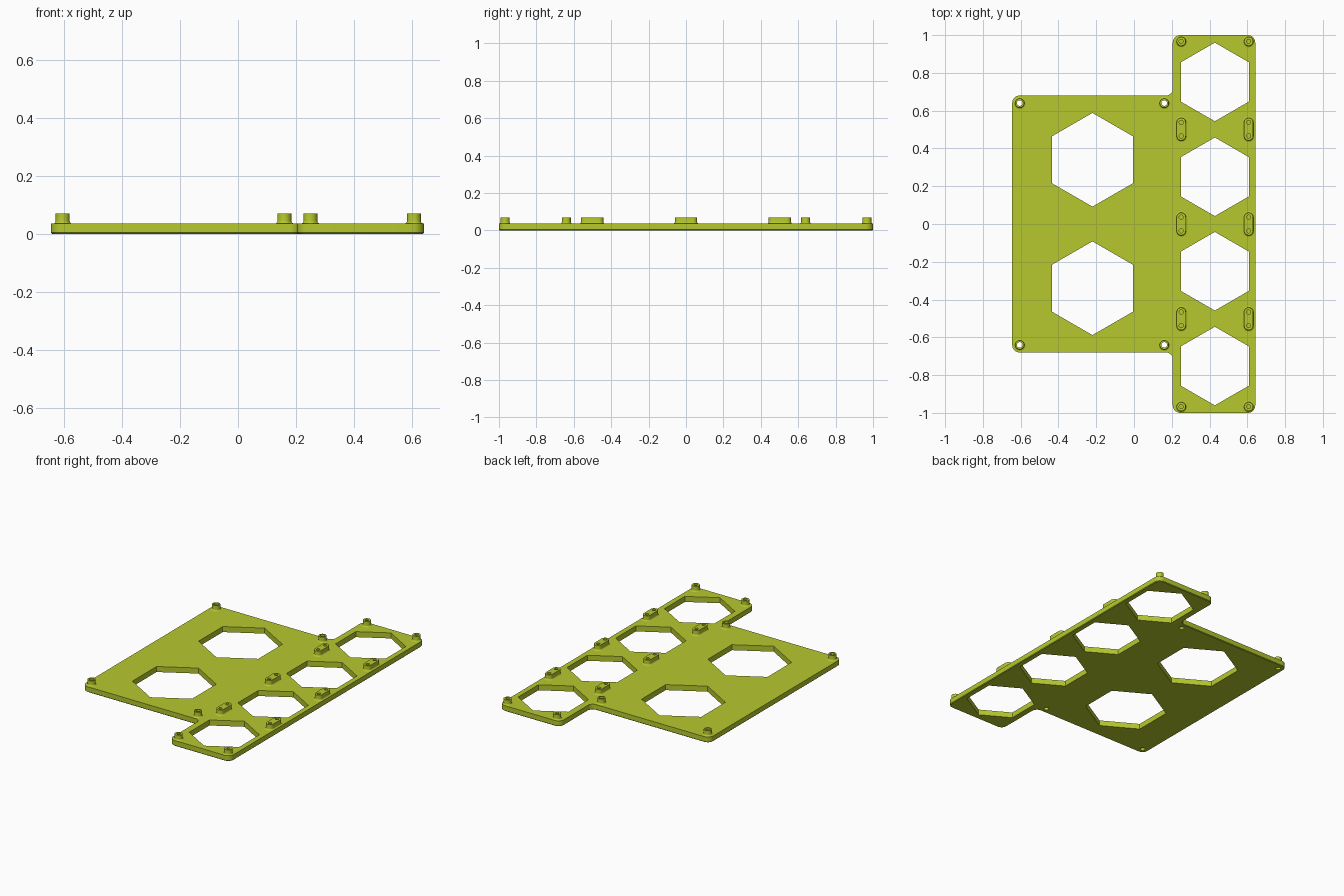
import bpy, bmesh, math

if "Cube" in bpy.data.objects:
    bpy.data.objects.remove(bpy.data.objects["Cube"])

green = bpy.data.materials.new("lime_green")
green.diffuse_color = (0.47, 0.58, 0.027, 1)
green.use_nodes = True
green.node_tree.nodes["Principled BSDF"].inputs["Base Color"].default_value = green.diffuse_color

TOP, PEG_TOP, FLOOR = 0.036, 0.07, 0.012


def arc(cx, cy, r, a0, a1, n=8):
    """Points on an arc, angles in degrees."""
    return [(cx + r * math.cos(math.radians(a0 + (a1 - a0) * i / n)),
             cy + r * math.sin(math.radians(a0 + (a1 - a0) * i / n))) for i in range(n + 1)]


def loft(name, layers):
    """Closed solid through stacked outlines: [(outline, z), ...]."""
    bm = bmesh.new()
    rings = [[bm.verts.new((x, y, z)) for x, y in pts] for pts, z in layers]
    n = len(rings[0])
    for a, b in zip(rings, rings[1:]):
        for i in range(n):
            j = (i + 1) % n
            bm.faces.new((a[i], a[j], b[j], b[i]))
    bm.faces.new(rings[0][::-1])
    bm.faces.new(rings[-1])
    bmesh.ops.recalc_face_normals(bm, faces=bm.faces)
    mesh = bpy.data.meshes.new(name)
    bm.to_mesh(mesh)
    bm.free()
    mesh.materials.append(green)
    ob = bpy.data.objects.new(name, mesh)
    bpy.context.collection.objects.link(ob)
    return ob


def polygon(cx, cy, r, n, start=0):
    return [(cx + r * math.cos(start + math.tau * i / n),
             cy + r * math.sin(start + math.tau * i / n)) for i in range(n)]


def cutter(cx, cy, r, n, z0, start=0):
    pts = polygon(cx, cy, r, n, start)
    ob = loft("hole_cutter", [(pts, z0), (pts, 0.2)])
    ob.hide_render = True
    return ob


def cut(ob, cutters):
    bpy.context.view_layer.objects.active = ob
    for c in cutters:
        m = ob.modifiers.new("hole", 'BOOLEAN')
        m.operation, m.solver, m.object = 'DIFFERENCE', 'EXACT', c
        bpy.ops.object.modifier_apply(modifier=m.name)


def plate_outline(d):
    """Rounded plate outline, inset by d."""
    r, q = 0.04 - d, 0.035 + d
    return (arc(-0.605, -0.64, r, 180, 270) + arc(0.17, -0.715, q, 90, 0)
            + arc(0.245, -0.96, r, 180, 270) + arc(0.602, -0.96, r, 270, 360)
            + arc(0.602, 0.96, r, 0, 90) + arc(0.245, 0.96, r, 90, 180)
            + arc(0.17, 0.715, q, 0, -90) + arc(-0.605, 0.64, r, 90, 180))


def peg_outline(cx, cy, half, r):
    return arc(cx, cy + half, r, 0, 180, 16) + arc(cx, cy - half, r, 180, 360, 16)


def peg(name, cx, cy, half):
    """Standoff with a filleted foot; half stretches it along y."""
    if half == 0:
        def outline(r): return polygon(cx, cy, r, 32)
    else:
        def outline(r): return peg_outline(cx, cy, half, r)
    layers = [(outline(0.032), TOP - 0.004)]
    for i in range(5):
        t = math.radians(90 * i / 4)
        layers.append((outline(0.032 - 0.008 * math.sin(t)),
                       TOP + 0.008 * (1 - math.cos(t))))
    layers.append((outline(0.024), PEG_TOP))
    return loft(name, layers)


# Base plate with a slightly chamfered lower edge
plate = loft("base_plate", [(plate_outline(0.004), 0), (plate_outline(0), 0.004),
                            (plate_outline(0), TOP)])

# Hexagonal windows
cutters = [cutter(-0.22, y, 0.248, 6, -0.1, math.pi / 2) for y in (-0.34, 0.34)]
cutters += [cutter(0.428, y, 0.208, 6, -0.1, math.pi / 2)
            for y in (-0.752, -0.25, 0.25, 0.752)]

pegs = []
# Main plate corner standoffs, drilled right through
for x in (-0.605, 0.16):
    for y in (-0.64, 0.64):
        hole = cutter(x, y, 0.015, 24, -0.1)
        pegs.append((peg("corner_standoff", x, y, 0), [hole]))
        cutters.append(hole)

# Strip standoffs: round at the ends, long with two blind holes between
for x in (0.25, 0.607):
    for y in (-0.967, 0.967):
        hole = cutter(x, y, 0.011, 20, FLOOR)
        pegs.append((peg("strip_standoff", x, y, 0), [hole]))
        cutters.append(hole)
    for y in (-0.502, 0, 0.502):
        holes = [cutter(x, y + s * 0.036, 0.011, 20, FLOOR) for s in (-1, 1)]
        pegs.append((peg("double_standoff", x, y, 0.036), holes))
        cutters += holes

cut(plate, cutters)
for ob, holes in pegs:
    cut(ob, holes)
for c in cutters:
    bpy.data.objects.remove(c)

# Smooth the rounded walls, keep hard edges
bpy.ops.object.select_all(action='DESELECT')
for ob in [plate] + [p for p, _ in pegs]:
    ob.select_set(True)
bpy.context.view_layer.objects.active = plate
bpy.ops.object.shade_smooth_by_angle(angle=math.radians(30))
